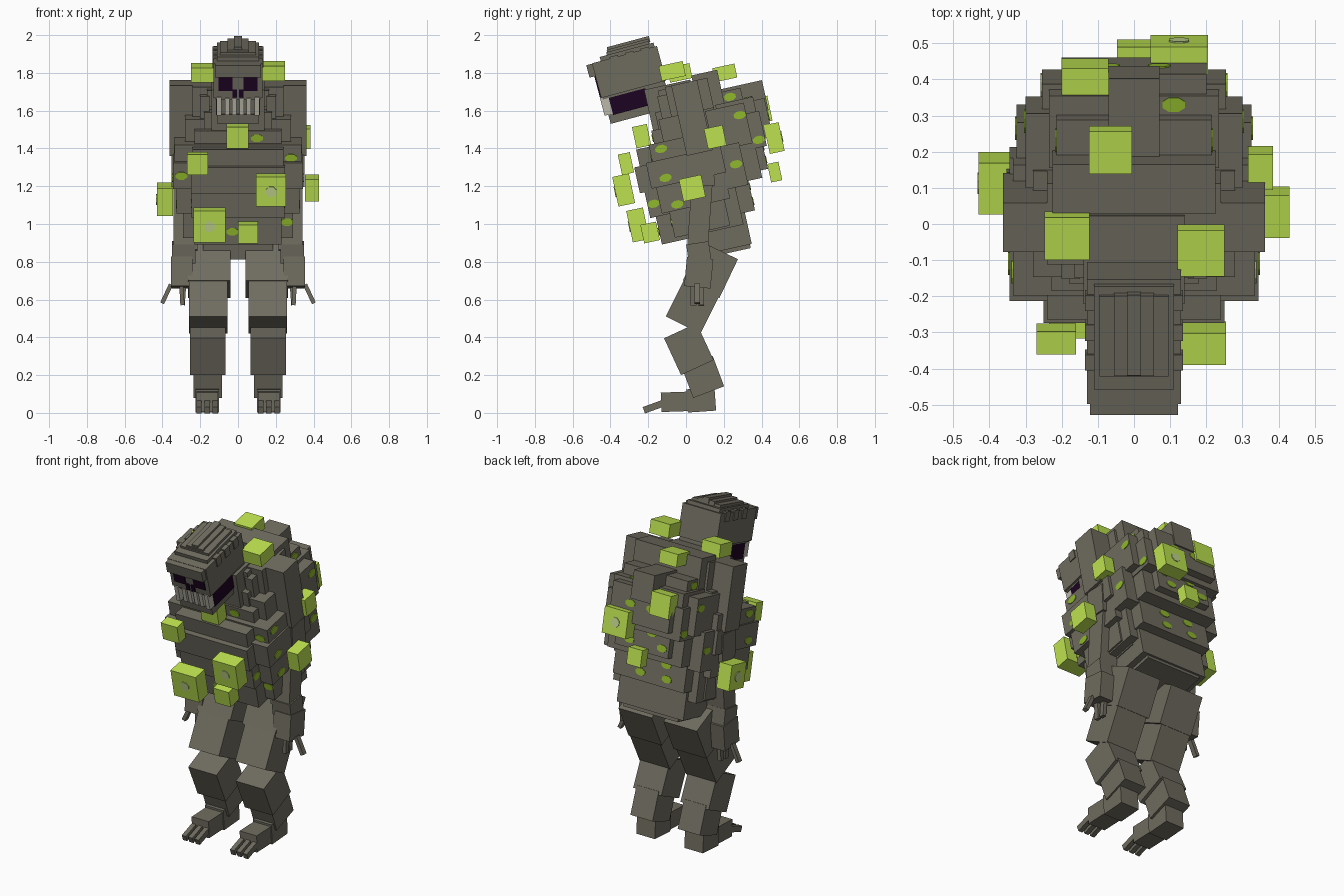
import bpy, bmesh, math, random
from mathutils import Matrix, Vector

default = bpy.data.objects.get("Cube")
if default:
    bpy.data.objects.remove(default)
random.seed(4)


def material(name, r, g, b):
    m = bpy.data.materials.new(name)
    m.use_nodes = True
    m.diffuse_color = (r, g, b, 1)
    m.node_tree.nodes["Principled BSDF"].inputs["Base Color"].default_value = (r, g, b, 1)
    return m


STONE = material("stone grey", .158, .149, .114)
GREEN = material("bright green", .51, .76, .08)
MOSS = material("dark green", .28, .48, .025)
PALE = material("pale green", .53, .66, .26)
VOID = material("dark purple", .012, .001, .016)
BONE = material("bone", .5, .48, .4)


def frame(y, z, degrees):
    return Matrix.Translation((0, y, z)) @ Matrix.Rotation(math.radians(degrees), 4, 'X')


TORSO = frame(.05, .9, 12.5)
HEAD = frame(-.3, 1.8, 15)
UPRIGHT = Matrix.Rotation(math.pi / 2, 4, 'X')
TURNS = {'X': Matrix.Rotation(math.pi / 2, 4, 'Z') @ UPRIGHT, 'Y': UPRIGHT, 'Z': Matrix()}


def finish(name, bm, mat):
    mesh = bpy.data.meshes.new(name)
    bm.to_mesh(mesh)
    bm.free()
    mesh.materials.append(mat)
    bpy.context.collection.objects.link(bpy.data.objects.new(name, mesh))


def box(name, space, x0, x1, y0, y1, z0, z1, mat=STONE, mirror=False):
    """Box between two corners of a tilted space, optionally on both sides."""
    bm = bmesh.new()
    for side in ((1, -1) if mirror else (1,)):
        centre = Vector((side * (x0 + x1), y0 + y1, z0 + z1)) / 2
        size = Matrix.Diagonal((x1 - x0, y1 - y0, z1 - z0, 1))
        bmesh.ops.create_cube(bm, size=1, matrix=space @ Matrix.Translation(centre) @ size)
    finish(name, bm, mat)


def disc(name, space, centre, axis, width, height, mat):
    """Thin eight-sided plate facing along one axis of a space."""
    bm = bmesh.new()
    place = space @ Matrix.Translation(centre) @ TURNS[axis] @ Matrix.Diagonal((width, height, 1, 1))
    bmesh.ops.create_cone(bm, cap_ends=True, segments=8, radius1=1, radius2=1, depth=.008,
                          matrix=place @ Matrix.Rotation(math.pi / 8, 4, 'Z'))
    finish(name, bm, mat)


def slab(name, half, front, back, low, high, space=TORSO, mat=STONE):
    box(name, space, -half, half, front, back, low, high, mat)


def limb(name, x0, x1, bottom, top, depth):
    """Mirrored box running from a bottom (y, z) point to a top one."""
    dy, dz = top[0] - bottom[0], top[1] - bottom[1]
    space = frame(*bottom, math.degrees(math.atan2(-dy, dz)))
    box(name, space, x0, x1, -depth / 2, depth / 2, 0, math.hypot(dy, dz), mirror=True)


def fleck(x, y, z, axis):
    disc("moss_fleck", TORSO, (x, y, z), axis, .034, .022, MOSS)


# Belly, stacked from the hips up
slab("pelvis", .185, .0, .28, -.09, .06)
slab("lower_belly", .23, -.175, .22, .03, .2)
slab("lower_flanks", .29, -.1, .2, .05, .21)
slab("middle_belly", .245, -.205, .25, .18, .33)
slab("middle_flanks", .325, -.14, .23, .19, .34)
slab("upper_belly", .25, -.23, .25, .32, .46)
slab("upper_flanks", .345, -.165, .24, .33, .47)
slab("rib_band", .24, -.2, .25, .45, .55)
slab("rib_flanks", .335, -.13, .24, .46, .56)
slab("collar", .23, -.1, .25, .54, .63)
slab("collar_flanks", .28, -.05, .25, .55, .68)

# Chest, neck and shoulder ridges
slab("chest", .24, .02, .25, .6, .84)
slab("neck", .14, -.09, .16, .6, .85)
slab("neck_ridge_low", .18, -.06, .16, .62, .72)
slab("neck_ridge_high", .165, -.02, .16, .74, .83)
box("neck_fin", TORSO, .15, .2, -.03, .02, .66, .8, mirror=True)

# Hump on the back, stepping in towards a narrow top
slab("hump_crown", .225, .17, .31, .5, .87)
slab("hump_ridge", .07, .28, .53, .6, .765)
slab("hump_shoulder", .215, .28, .41, .6, .75)
slab("hump_top", .235, .26, .465, .55, .69)
slab("hump_flanks", .3, .2, .41, .45, .67)
slab("hump_middle", .255, .25, .48, .42, .61)
slab("hump_spine", .2, .3, .522, .46, .67)
slab("hump_spine_low", .18, .25, .46, .3, .47)
slab("back_flanks", .325, .15, .34, .24, .47)
slab("hump_lower", .25, .2, .42, .26, .44)
slab("back_lower", .24, .1, .345, .1, .28)
slab("back_hips", .28, .08, .27, .04, .26)
slab("loin", .225, .05, .29, -.07, .12)

# Moss flecks on the belly, scattered down the back, and on both flanks
for x, y, z in ((.1, -.1, .59), (.28, -.13, .49), (.26, -.1, .135),
                (-.03, -.175, .1), (-.3, -.165, .4)):
    fleck(x, y, z, 'Y')
for y, z in ((.345, .15), (.345, .23), (.46, .35), (.46, .42), (.522, .57)):
    fleck(random.uniform(-.14, -.05), y, z, 'Y')
    fleck(random.uniform(.05, .14), y, z, 'Y')
for side in (-1, 1):
    for x, y, z in ((.335, -.07, .525), (.3, .375, .61), (.345, -.08, .37), (.255, .445, .46),
                    (.325, -.05, .22), (.245, -.172, .25), (.325, .3, .36), (.215, .345, .715)):
        fleck(side * x, y, z, 'X')
fleck(.11, .44, .69, 'Z')

# Arms, hands and claws
box("upper_arm", TORSO, .225, .362, .055, .195, .46, .84, mirror=True)
limb("elbow", .22, .352, (.09, 1.2), (.08, 1.37), .125)
limb("forearm", .215, .342, (.06, .86), (.09, 1.28), .11)
limb("hand", .24, .355, (.06, .665), (.075, .82), .14)
limb("wrist", .225, .35, (.075, .8), (.06, .9), .12)
for name, x, y, lean in (("outer_claw", .355, .06, 25), ("front_claw", .3, .04, -3),
                         ("rear_claw", .285, .08, 4)):
    for side in (1, -1):
        claw = Matrix.Translation((side * x, y, .68)) @ Matrix.Rotation(-side * math.radians(lean), 4, 'Y')
        box(name, claw, -.011, .011, -.015, .015, -.11, 0)

# Legs
limb("upper_thigh", .04, .265, (.08, .655), (.178, .86), .215)
limb("lower_thigh", .055, .26, (-.015, .465), (.085, .665), .205)
limb("upper_shin", .065, .255, (.06, .24), (-.03, .435), .19)
limb("lower_shin", .085, .235, (.12, .11), (.06, .27), .175)

# Feet and toes
box("heel", frame(.085, 0, 4), .1, .225, -.075, .075, .007, .13, mirror=True)
box("instep", frame(-.06, 0, 2), .105, .22, -.07, .07, .007, .11, mirror=True)
for x in (.12, .163, .206):
    toe = frame(-.13, .05, 20)
    box("toe", toe, x - .014, x + .014, -.1, .03, -.02, .016, mirror=True)

# Skull and crest
slab("skull", .13, -.178, .178, -.09, .1, HEAD)
slab("skull_base", .12, .06, .17, -.14, -.08, HEAD)
slab("skull_top", .11, -.13, .165, .09, .122, HEAD)
slab("brow", .122, -.21, -.13, .03, .098, HEAD)
slab("crest_wide", .095, -.09, .14, .11, .137, HEAD)
slab("crest_middle", .055, -.085, .145, .12, .149, HEAD)
slab("crest_ridge", .02, -.08, .15, .13, .162, HEAD)
for i in range(3):
    y = -.08 + i * .085
    slab("skull_rib", .136, y, y + .045, .05, .108, HEAD)

# Face, mouth and jaw
box("eye", HEAD, .028, .104, -.184, -.176, -.05, .032, VOID, True)
box("nostril", HEAD, .006, .03, -.184, -.176, -.085, -.042, VOID, True)
slab("upper_jaw", .118, -.172, .06, -.1, -.085, HEAD)
slab("mouth_inside", .116, -.14, .065, -.193, -.095, HEAD, VOID)
slab("gum", .1, -.155, -.135, -.19, -.095, HEAD)
slab("lower_jaw", .108, -.165, .055, -.235, -.185, HEAD)
slab("jaw_hinge", .1, .03, .13, -.2, -.12, HEAD)
box("fang", HEAD, .088, .113, -.185, -.14, -.185, -.085, BONE, True)
for x in (.016, .052):
    box("tooth", HEAD, x - .008, x + .016, -.178, -.15, -.182, -.092, BONE, True)


def growth(name, x, y, z, width, depth, height, spot=None):
    """Green cube grown on the body, with an optional pale spot on its face."""
    space = Matrix.Translation((x, y, z)) @ Matrix.Rotation(math.radians(12), 4, 'X')
    w, d, h = width / 2, depth / 2, height / 2
    box(name, space, -w, w, -d, d, -h, h, GREEN)
    if spot:
        axis, side = spot
        face = (side * w, 0, 0) if axis == 'X' else (0, side * d, 0)
        disc(name + "_spot", space, face, axis, .03, .03, PALE)


# Green growths on the shoulders and back
growth("right_shoulder_growth", -.185, -.033, 1.8, .125, .12, .08)
growth("left_shoulder_growth", .185, -.073, 1.81, .13, .13, .08)
growth("crown_growth", -.065, .205, 1.8, .12, .12, .075)
growth("hump_growth", -.135, .405, 1.605, .13, .08, .135)
growth("large_back_growth", .125, .467, 1.455, .16, .08, .155, ('Y', 1))
growth("small_back_growth", 0, .47, 1.275, .095, .06, .1)
# Green growths on the arms
growth("right_arm_growth", -.387, .113, 1.13, .085, .145, .15, ('X', -1))
growth("left_arm_growth", .392, .033, 1.19, .075, .12, .12)
growth("left_elbow_growth", .35, .155, 1.46, .07, .1, .11)
# Green growths on the belly
growth("collar_growth", -.003, -.235, 1.465, .115, .08, .115)
growth("rib_growth", -.215, -.318, 1.32, .11, .065, .11)
growth("large_belly_growth", .175, -.33, 1.18, .16, .09, .16, ('Y', -1))
growth("lower_belly_growth", -.15, -.255, .995, .17, .09, .17, ('Y', -1))
growth("small_belly_growth", .053, -.19, .955, .105, .085, .1)
